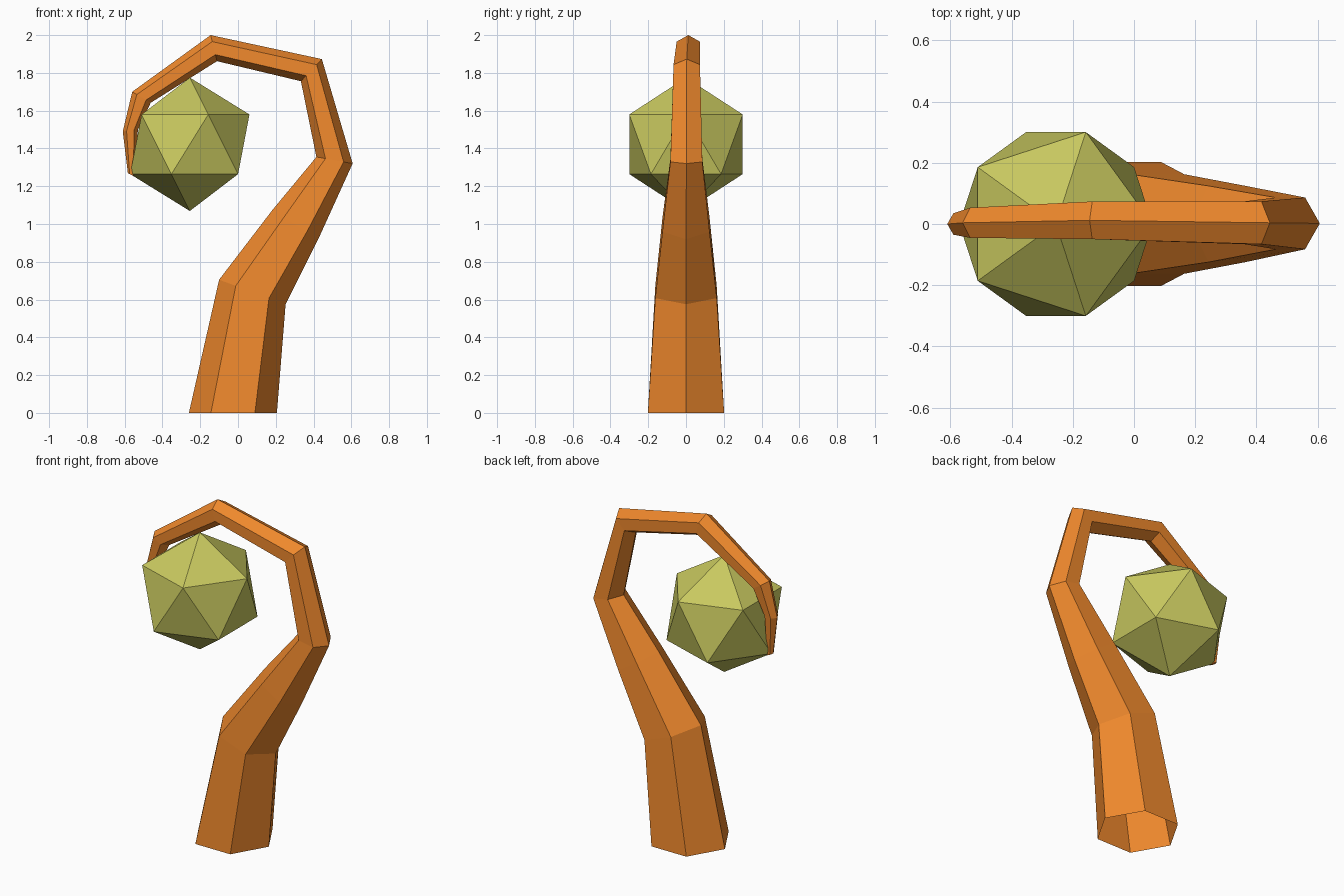
import bpy, bmesh, math
from mathutils import Vector

if "Cube" in bpy.data.objects:
    bpy.data.objects.remove(bpy.data.objects["Cube"])


def material(name, rgb):
    m = bpy.data.materials.new(name)
    m.diffuse_color = (*rgb, 1)
    m.use_nodes = True
    m.node_tree.nodes["Principled BSDF"].inputs["Base Color"].default_value = m.diffuse_color
    return m


# Hooked staff: hexagonal rings, each given by its inner and outer ridge (x, z) and y offset
RINGS = [
    ((-0.26, 0.0), (0.206, 0.0), 0.0),
    ((-0.10, 0.705), (0.252, 0.575), 0.0),
    ((0.183, 1.075), (0.425, 0.92), 0.0),
    ((0.415, 1.355), (0.607, 1.32), 0.002),
    ((0.333, 1.756), (0.444, 1.873), 0.004),
    ((-0.111, 1.862), (-0.145, 2.0), 0.012),
    ((-0.462, 1.642), (-0.56, 1.70), 0.004),
    ((-0.53, 1.50), (-0.61, 1.49), 0.0),
    ((-0.545, 1.252), (-0.583, 1.268), 0.0),
]
bm = bmesh.new()
rings = []
for (ix, iz), (ox, oz), y in RINGS:
    centre = Vector(((ix + ox) / 2, y, (iz + oz) / 2))
    arm = Vector((ox, y, oz)) - centre
    side = Vector((0, arm.length, 0))
    rings.append([bm.verts.new(centre + arm * math.cos(k * math.pi / 3)
                               + side * math.sin(k * math.pi / 3)) for k in range(6)])
for a, b in zip(rings, rings[1:]):
    for k in range(6):
        n = (k + 1) % 6
        bm.faces.new((a[k], a[n], b[n], b[k]))
bm.faces.new(rings[-1])  # tip cap; the foot stays open
bmesh.ops.recalc_face_normals(bm, faces=bm.faces)
mesh = bpy.data.meshes.new("hooked_staff")
bm.to_mesh(mesh)
bm.free()
staff = bpy.data.objects.new("hooked_staff", mesh)
bpy.context.collection.objects.link(staff)
mesh.materials.append(material("orange_wood", (0.87, 0.25, 0.026)))

# Faceted orb held in the hook
bpy.ops.mesh.primitive_ico_sphere_add(subdivisions=1, radius=0.353, location=(-0.255, 0, 1.422))
orb = bpy.context.object
orb.name = "orb"
orb.data.materials.append(material("olive_crystal", (0.58, 0.58, 0.115)))
